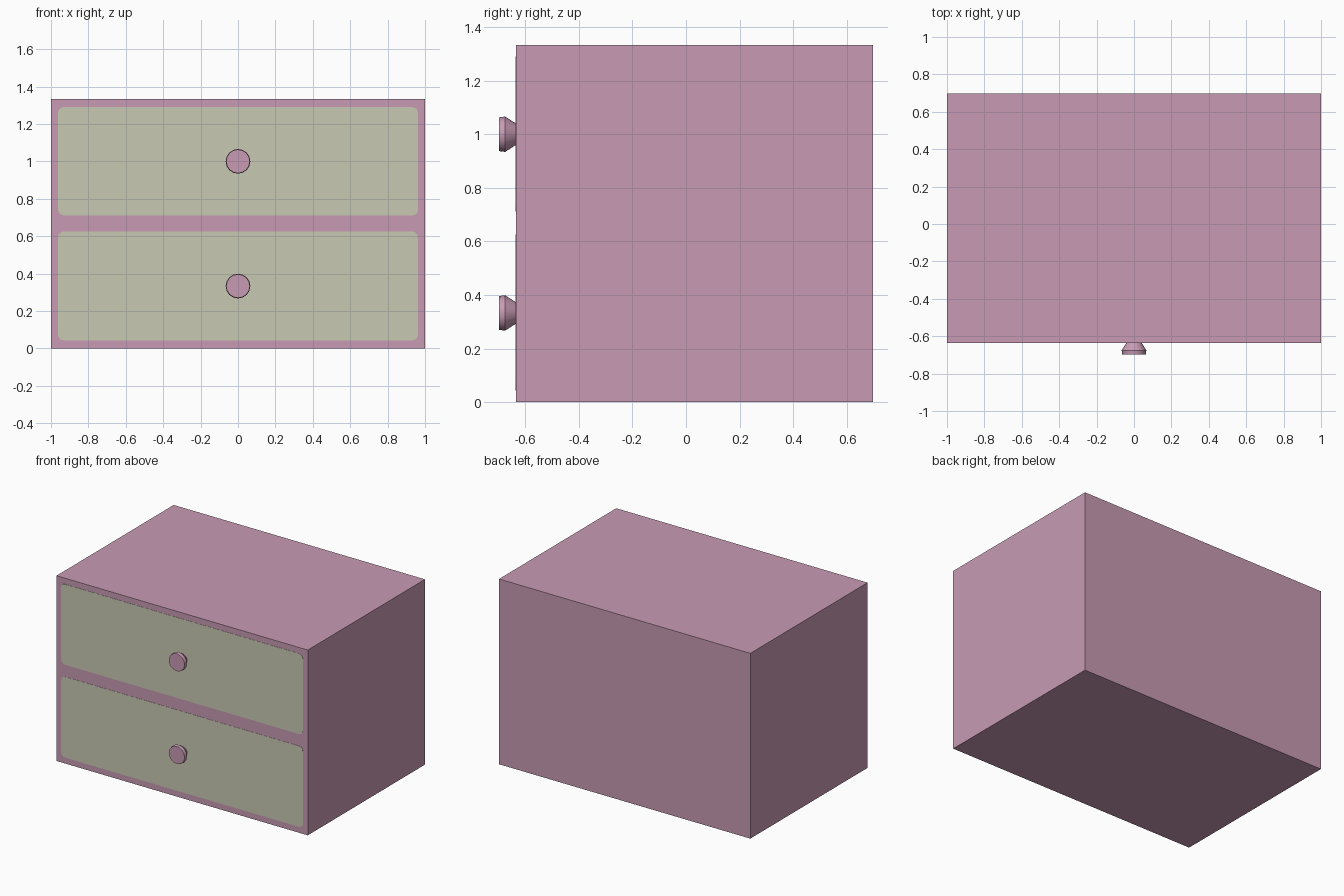
import bpy, bmesh, math

if "Cube" in bpy.data.objects:
    bpy.data.objects.remove(bpy.data.objects["Cube"])

FRONT, BACK, HEIGHT = -0.635, 0.697, 1.333


def material(name, rgb):
    m = bpy.data.materials.new(name)
    m.diffuse_color = (*rgb, 1)
    m.use_nodes = True
    m.node_tree.nodes["Principled BSDF"].inputs["Base Color"].default_value = m.diffuse_color
    return m


pink = material("dusty pink", (0.578, 0.328, 0.456))
sage = material("pale sage", (0.584, 0.584, 0.456))


def finish(name, bm, mat):
    bmesh.ops.recalc_face_normals(bm, faces=bm.faces)
    me = bpy.data.meshes.new(name)
    bm.to_mesh(me)
    bm.free()
    me.materials.append(mat)
    ob = bpy.data.objects.new(name, me)
    bpy.context.collection.objects.link(ob)
    return ob


# Solid cabinet box
bm = bmesh.new()
bmesh.ops.create_cube(bm, size=1)
for v in bm.verts:
    v.co.x *= 2
    v.co.y = FRONT if v.co.y < 0 else BACK
    v.co.z = 0 if v.co.z < 0 else HEIGHT
finish("cabinet_body", bm, pink)


# Painted drawer front: very thin rounded plate
def drawer_front(name, z0, z1, half=0.962, r=0.03, thick=0.0015):
    bm = bmesh.new()
    corners = [(half, z1, 0), (-half, z1, 90), (-half, z0, 180), (half, z0, 270)]
    verts = []
    for x, z, start in corners:
        cx = x - math.copysign(r, x)
        cz = z - r if z == z1 else z + r
        for k in range(4):
            a = math.radians(start + 30 * k)
            verts.append(bm.verts.new((cx + r * math.cos(a), FRONT, cz + r * math.sin(a))))
    face = bm.faces.new(verts)
    ext = bmesh.ops.extrude_face_region(bm, geom=[face], use_keep_orig=True)
    for v in ext["geom"]:
        if isinstance(v, bmesh.types.BMVert):
            v.co.y -= thick
    finish(name, bm, sage)


# Turned knob: flared neck and flat cap
def knob(name, z, sides=16):
    profile = [(-0.63, 0.037), (-0.675, 0.066), (-0.697, 0.063)]
    bm = bmesh.new()
    rings = []
    for y, r in profile:
        rings.append([bm.verts.new((r * math.cos(2 * math.pi * i / sides), y,
                                    z + r * math.sin(2 * math.pi * i / sides)))
                      for i in range(sides)])
    for a, b in zip(rings, rings[1:]):
        for i in range(sides):
            j = (i + 1) % sides
            bm.faces.new((a[i], a[j], b[j], b[i]))
    bm.faces.new(rings[0])
    bm.faces.new(rings[-1])
    ob = finish(name, bm, pink)
    bpy.ops.object.select_all(action="DESELECT")
    ob.select_set(True)
    bpy.context.view_layer.objects.active = ob
    bpy.ops.object.shade_smooth_by_angle(angle=math.radians(30))


for label, z0, z1, kz in (("lower", 0.043, 0.625, 0.333), ("upper", 0.711, 1.29, 1.0)):
    drawer_front(label + "_drawer_front", z0, z1)
    knob(label + "_drawer_knob", kz)
